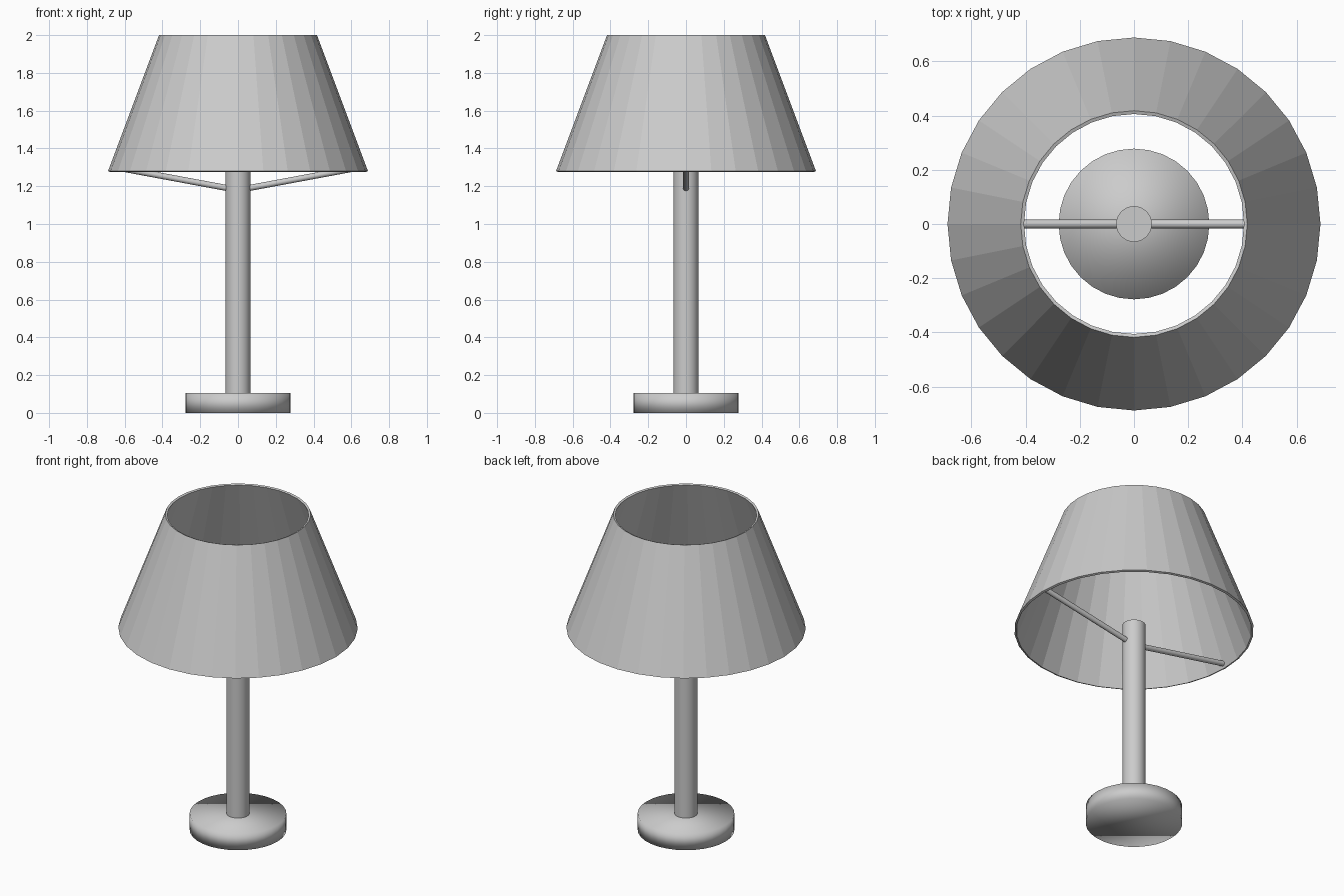
import bpy
import bmesh
from mathutils import Vector

if "Cube" in bpy.data.objects:
    bpy.data.objects.remove(bpy.data.objects["Cube"])


def rod(name, start, end, radius, sides=32, by_angle=True):
    """Capped cylinder running between two points."""
    a, b = Vector(start), Vector(end)
    d = b - a
    bpy.ops.mesh.primitive_cylinder_add(vertices=sides, radius=radius, depth=d.length,
                                        location=(a + b) / 2)
    ob = bpy.context.object
    ob.name = name
    ob.rotation_euler = d.to_track_quat('Z', 'Y').to_euler()
    if by_angle:
        bpy.ops.object.shade_smooth_by_angle()
    else:
        bpy.ops.object.shade_smooth()
    return ob


# Base disc (soft shaded right over its edges) and pole
rod("base", (0, 0, 0), (0, 0, 0.105), 0.278, by_angle=False)
rod("pole", (0, 0, 0.08), (0, 0, 1.31), 0.066)

# Two arms rising from the pole to the inside of the shade
for side, label in ((-1, "left"), (1, "right")):
    rod(label + "_arm", (side * 0.04, 0, 1.187), (side * 0.665, 0, 1.303), 0.016)

# Open faceted shade with a thin wall
bm = bmesh.new()
bmesh.ops.create_cone(bm, cap_ends=False, segments=32, radius1=0.688, radius2=0.418, depth=0.72)
bmesh.ops.translate(bm, verts=bm.verts, vec=(0, 0, 1.64))
bmesh.ops.recalc_face_normals(bm, faces=bm.faces)
if sum(f.normal.dot(Vector((*f.calc_center_median().xy, 0))) for f in bm.faces) < 0:
    bmesh.ops.reverse_faces(bm, faces=bm.faces)
mesh = bpy.data.meshes.new("shade")
bm.to_mesh(mesh)
bm.free()
shade = bpy.data.objects.new("shade", mesh)
bpy.context.collection.objects.link(shade)
wall = shade.modifiers.new("wall", 'SOLIDIFY')
wall.thickness = 0.013
wall.offset = -1
